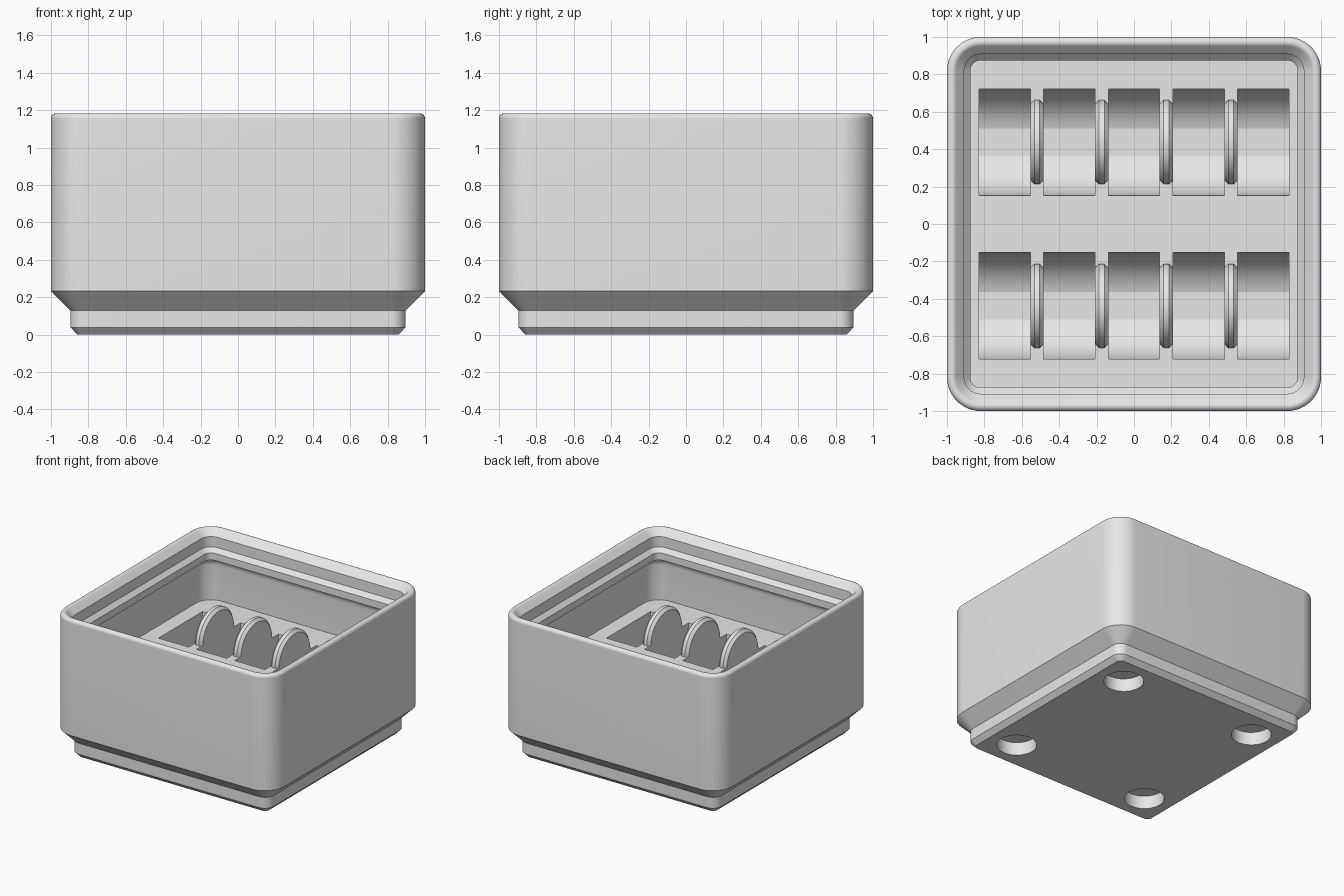
import bpy
import bmesh
from math import sin, cos, radians

cube = bpy.data.objects.get("Cube")
if cube:
    bpy.data.objects.remove(cube, do_unlink=True)

grey = bpy.data.materials.new("plain grey")
grey.use_nodes = True
grey.diffuse_color = (0.8, 0.8, 0.8, 1)
grey.node_tree.nodes["Principled BSDF"].inputs["Base Color"].default_value = (0.8, 0.8, 0.8, 1)

FLOOR = 0.59          # height of the inner floor
CORE = 0.819          # centre of every corner arc
ROWS = (-0.438, 0.438)
PITCH = 0.346
CELL = 0.275
GAP = PITCH - CELL


def arc(cx, cy, r, start, end, steps):
    """Points along an arc, angles in degrees."""
    angles = [radians(start + (end - start) * i / steps) for i in range(steps + 1)]
    return [(cx + r * cos(a), cy + r * sin(a)) for a in angles]


def loft(bm, rings):
    """Skin closed rings of equal length and cap both ends."""
    loops = [[bm.verts.new(p) for p in ring] for ring in rings]
    for a, b in zip(loops, loops[1:]):
        for i in range(len(a)):
            j = (i + 1) % len(a)
            bm.faces.new((a[i], a[j], b[j], b[i]))
    bm.faces.new(loops[0])
    bm.faces.new(loops[-1])


def finish(bm, name):
    bmesh.ops.recalc_face_normals(bm, faces=bm.faces)
    mesh = bpy.data.meshes.new(name)
    bm.to_mesh(mesh)
    bm.free()
    mesh.materials.append(grey)
    obj = bpy.data.objects.new(name, mesh)
    bpy.context.collection.objects.link(obj)
    return obj


def select(obj):
    bpy.ops.object.select_all(action='DESELECT')
    obj.select_set(True)
    bpy.context.view_layer.objects.active = obj


def smooth(obj):
    select(obj)
    bpy.ops.object.shade_smooth_by_angle(angle=radians(13))


def rounded_square(half, z):
    pts = []
    for sx, sy, start in ((1, 1, 0), (-1, 1, 90), (-1, -1, 180), (1, -1, 270)):
        pts += arc(sx * CORE, sy * CORE, half - CORE, start, start + 90, 12)
    return [(x, y, z) for x, y in pts]


# Bin body: stepped foot, wall, stacking lip and inner wall as one profile
profile = [(0.858, 0), (0.896, 0.039), (0.896, 0.129), (1.0, 0.232)]
profile += arc(0.972, 1.155, 0.028, 0, 135, 14)
profile += [(0.908, 1.131), (0.908, 1.046), (0.875, 1.012)]
profile += arc(0.875, 0.875, 0.079, 90, 0, 10)
profile += [(0.954, FLOOR)]
bm = bmesh.new()
loft(bm, [rounded_square(h, z) for h, z in profile])
body = finish(bm, "bin_body")

# Cutter: round troughs with a narrow flat bottom, and holes under the foot
bm = bmesh.new()
for row in ROWS:
    section = [(row - 0.285, FLOOR + 0.1)]
    section += arc(row, FLOOR, 0.285, 180, 255, 12)
    section += arc(row, FLOOR, 0.285, 285, 360, 12)
    section += [(row + 0.285, FLOOR + 0.1)]
    for i in range(-2, 3):
        x = i * PITCH
        loft(bm, [[(x + s * CELL / 2, y, z) for y, z in section] for s in (-1, 1)])
for sx in (-1, 1):
    for sy in (-1, 1):
        circle = arc(sx * 0.627, sy * 0.627, 0.15, 0, 352.5, 47)
        loft(bm, [[(x, y, z) for x, y in circle] for z in (-0.1, 0.108)])
cutter = finish(bm, "recess_cutter")
cutter.hide_render = True

select(body)
cut = body.modifiers.new("recesses", 'BOOLEAN')
cut.operation = 'DIFFERENCE'
cut.solver = 'EXACT'
cut.object = cutter
bpy.ops.object.modifier_apply(modifier=cut.name)
bpy.data.objects.remove(cutter, do_unlink=True)
smooth(body)

# Half-round dividers with chamfered rims, between neighbouring troughs
rim = [(-GAP / 2, 0.203), (-0.014, 0.225), (0.014, 0.225), (GAP / 2, 0.203)]
for r, row in enumerate(ROWS):
    for i in range(4):
        x = (i - 1.5) * PITCH
        bm = bmesh.new()
        loft(bm, [[(x + dx, y, z) for y, z in arc(row, FLOOR, radius, 0, 180, 32)]
                  for dx, radius in rim])
        smooth(finish(bm, f"divider_{r + 1}_{i + 1}"))
